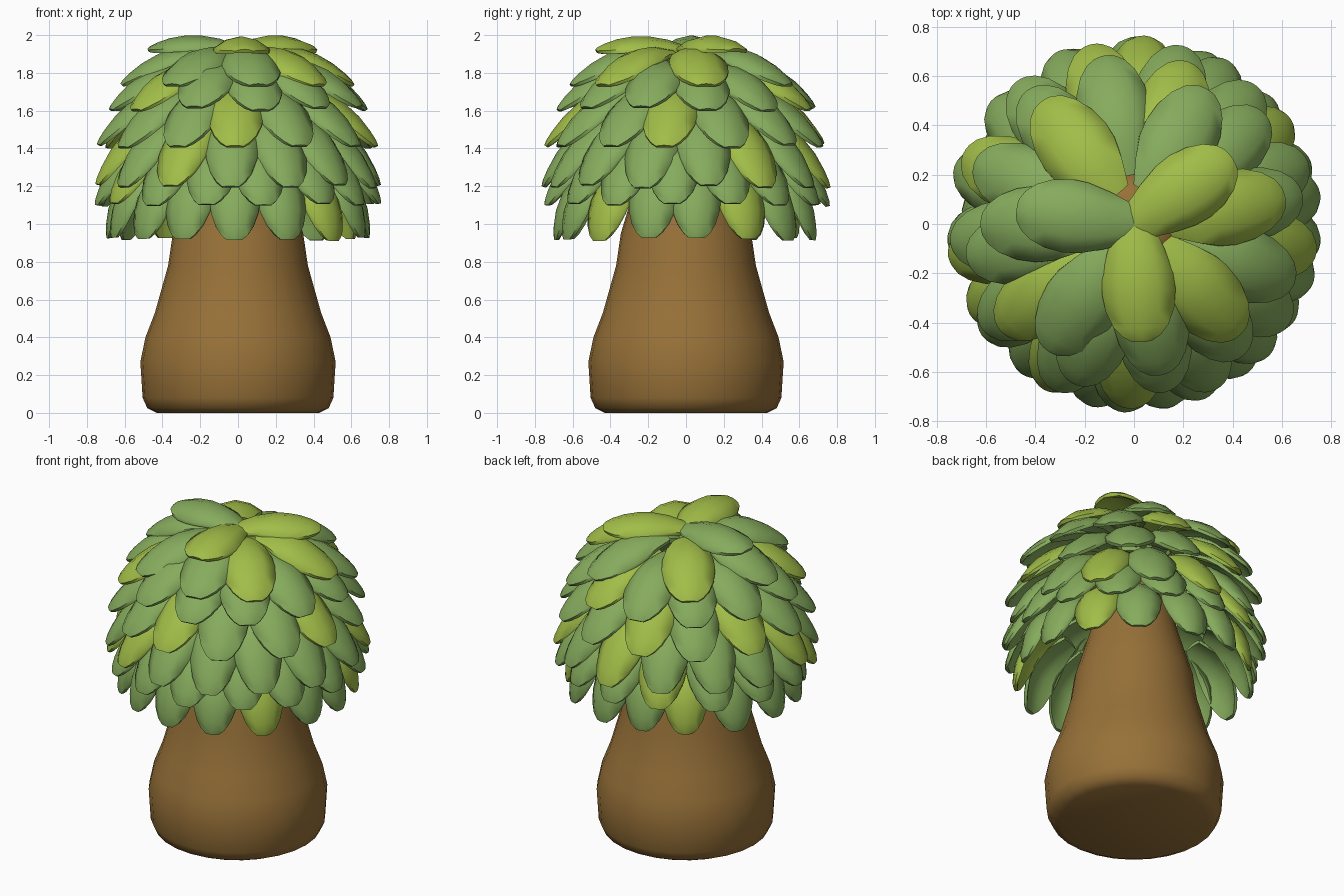
import bpy, bmesh, math, random
from mathutils import Vector

if "Cube" in bpy.data.objects:
    bpy.data.objects.remove(bpy.data.objects["Cube"])

random.seed(4)


def material(name, rgb):
    m = bpy.data.materials.new(name)
    m.diffuse_color = (*rgb, 1)
    m.use_nodes = True
    m.node_tree.nodes["Principled BSDF"].inputs["Base Color"].default_value = m.diffuse_color
    return m


BROWN = material("bark brown", (0.31, 0.165, 0.04))
GREEN = material("leaf green", (0.24, 0.41, 0.11))
LIME = material("leaf lime", (0.36, 0.51, 0.065))


def loft(bm, rings, mat=0):
    """Skin closed rings of vertices and cap both ends."""
    n = len(rings[0])
    faces = [bm.faces.new((a[i], a[(i + 1) % n], b[(i + 1) % n], b[i]))
             for a, b in zip(rings, rings[1:]) for i in range(n)]
    faces += [bm.faces.new(rings[0][::-1]), bm.faces.new(rings[-1])]
    for f in faces:
        f.material_index = mat


def finish(bm, name, mats, angle):
    bmesh.ops.recalc_face_normals(bm, faces=bm.faces[:])
    me = bpy.data.meshes.new(name)
    bm.to_mesh(me)
    bm.free()
    for m in mats:
        me.materials.append(m)
    me.polygons.foreach_set("use_smooth", [True] * len(me.polygons))
    me.set_sharp_from_angle(angle=math.radians(angle))
    ob = bpy.data.objects.new(name, me)
    bpy.context.collection.objects.link(ob)


# Trunk: turned profile, wide at the foot
profile = [(0.43, 0.0), (0.48, 0.025), (0.505, 0.08), (0.517, 0.27), (0.49, 0.40),
           (0.44, 0.53), (0.37, 0.78), (0.345, 0.95), (0.30, 1.10), (0.25, 1.27),
           (0.22, 1.45), (0.19, 1.55), (0.12, 1.6)]
SIDES = 28
bm = bmesh.new()
loft(bm, [[bm.verts.new((r * math.cos(2 * math.pi * i / SIDES),
                         r * math.sin(2 * math.pi * i / SIDES), z))
           for i in range(SIDES)] for r, z in profile])
finish(bm, "trunk", [BROWN], 50)

# Leaf outline: position along the leaf and share of its half width
OUTLINE = [(0, .5), (.2, .78), (.4, .96), (.56, 1), (.74, .93), (.88, .75), (.96, .52), (1, .3)]
ACROSS = [-1, -0.55, 0, 0.55, 1]


def add_leaf(bm, base, ctrl, tip, half, deg, mat, droop=0.06):
    """Thick arched leaf along a curve in the (radius, height) plane."""
    p0, p1, p2 = Vector(base), Vector(ctrl), Vector(tip)
    c, s = math.cos(math.radians(deg)), math.sin(math.radians(deg))
    rings = []
    for t, w in OUTLINE:
        p = p0 * (1 - t) ** 2 + p1 * 2 * t * (1 - t) + p2 * t * t
        d = ((p1 - p0) * (1 - t) + (p2 - p1) * t).normalized()
        n = Vector((-d.y, d.x))
        ring = []
        for up, order in ((1, ACROSS), (-1, ACROSS[::-1])):
            for a in order:
                thick = 0.016 - 0.006 * a * a - (0.004 if t == 1 else 0)
                q = p + n * (up * thick - droop * (a * w) ** 2)
                y = a * w * half
                ring.append(bm.verts.new((q.x * c - y * s, q.x * s + y * c, q.y)))
        rings.append(ring)
    loft(bm, rings, mat)


# Leaf rows, bottom to top:
# count, first angle, base, control, tip (radius, height), half width, angles of lime leaves
rows = [
    (15, -90, (0.42, 1.32), (0.70, 1.25), (0.685, 0.92), 0.135, (-42, 122, 30)),
    (15, -78, (0.36, 1.47), (0.67, 1.43), (0.75, 1.10), 0.14, (114, -150)),
    (14, -94, (0.30, 1.59), (0.62, 1.58), (0.755, 1.20), 0.145, (-120, 34, 85, 190)),
    (13, -90, (0.25, 1.73), (0.56, 1.74), (0.74, 1.415), 0.15, (-90, -10, 104, 159)),
    (12, -80, (0.20, 1.83), (0.50, 1.89), (0.685, 1.61), 0.15, (70, -140)),
]
for k, (n, first, base, ctrl, tip, half, limes) in enumerate(rows):
    bm = bmesh.new()
    step = 360 / n
    for i in range(n):
        deg = first + i * step
        near = min(abs((deg - l + 180) % 360 - 180) for l in limes)
        dz = random.uniform(-0.01, 0.01)
        lift = [(r, z + dz) for r, z in (base, ctrl, tip)]
        add_leaf(bm, *lift, half, deg + random.uniform(-2, 2), int(near < step / 2))
    finish(bm, f"leaf_row_{k + 1}", [GREEN, LIME], 60)

# Upper leaves, unevenly spread
bm = bmesh.new()
for deg, mat in [(10, 1), (62, 0), (127, 1), (180, 0), (236, 0), (-80, 0), (-46, 1)]:
    add_leaf(bm, (0.14, 1.91), (0.40, 1.97), (0.615, 1.735), 0.155, deg, mat)
finish(bm, "upper_leaves", [GREEN, LIME], 60)

# Crown: three leaves at the very top
bm = bmesh.new()
for deg, mat, dz in [(173, 0, 0), (34, 1, 0), (-86, 1, -.005)]:
    add_leaf(bm, (0.0, 1.93 + dz), (0.26, 2.043 + dz), (0.475, 1.92 + dz), 0.15, deg, mat)
finish(bm, "crown_leaves", [GREEN, LIME], 60)
